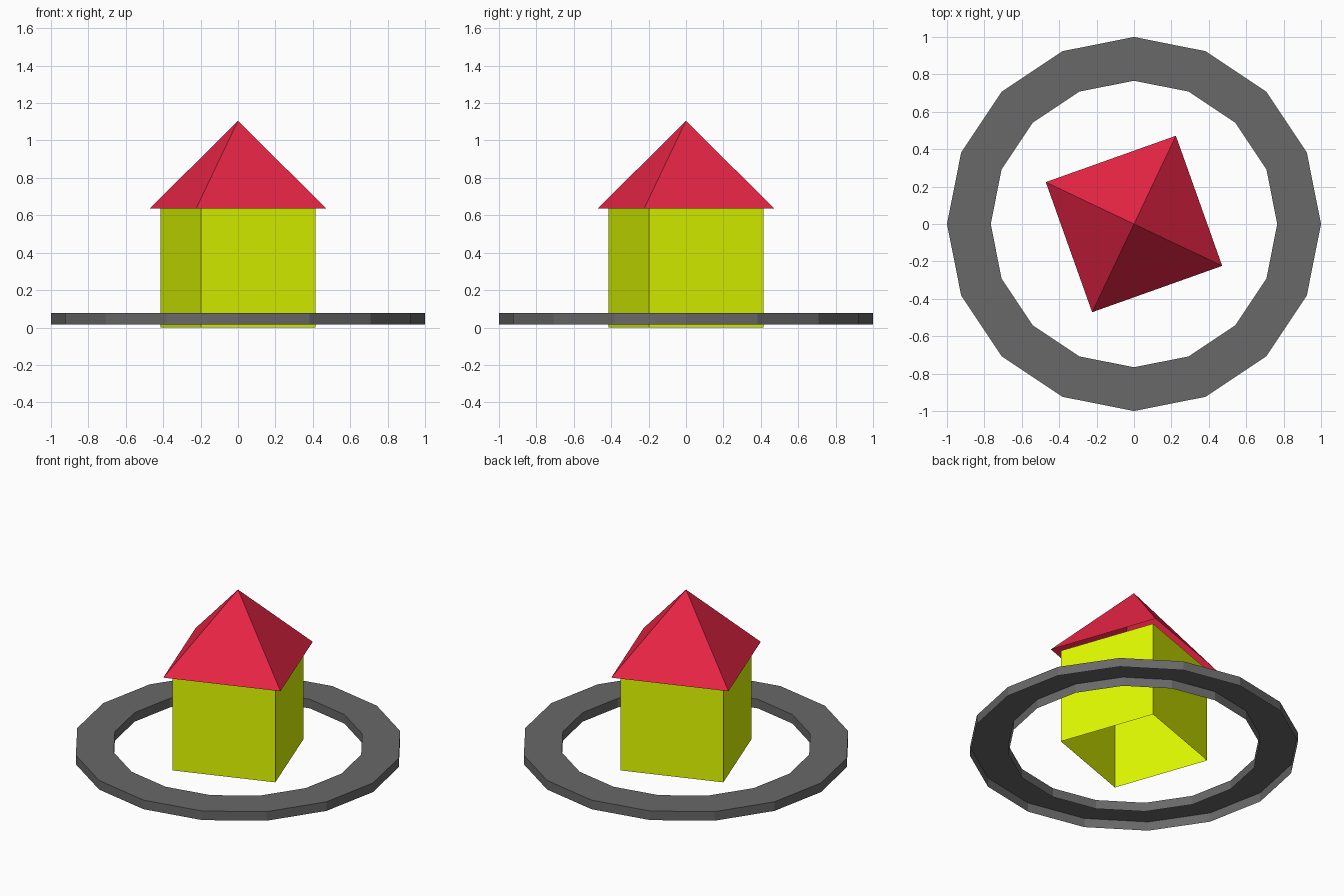
import bpy, bmesh
from math import radians, tau
from mathutils import Matrix

if "Cube" in bpy.data.objects:
    bpy.data.objects.remove(bpy.data.objects["Cube"])


def material(name, rgb):
    mat = bpy.data.materials.new(name)
    mat.diffuse_color = (*rgb, 1)
    mat.use_nodes = True
    mat.node_tree.nodes["Principled BSDF"].inputs["Base Color"].default_value = mat.diffuse_color
    return mat


def add_object(name, bm, mat):
    bmesh.ops.remove_doubles(bm, verts=bm.verts, dist=1e-4)
    bmesh.ops.recalc_face_normals(bm, faces=bm.faces)
    mesh = bpy.data.meshes.new(name)
    bm.to_mesh(mesh)
    bm.free()
    mesh.materials.append(mat)
    obj = bpy.data.objects.new(name, mesh)
    bpy.context.collection.objects.link(obj)
    return obj


def add_shell(name, mat, r_bottom, r_top, z0, z1, turn):
    """Open-ended four-sided prism or pyramid."""
    bm = bmesh.new()
    place = Matrix.Translation((0, 0, (z0 + z1) / 2)) @ Matrix.Rotation(radians(turn), 4, 'Z')
    bmesh.ops.create_cone(bm, cap_ends=False, segments=4, radius1=r_bottom,
                          radius2=r_top, depth=z1 - z0, matrix=place)
    return add_object(name, bm, mat)


TURN = 64.6

# House walls, open underneath
add_shell("walls", material("lime", (0.77, 0.99, 0.0)), 0.459, 0.459, 0.0, 0.636, TURN)

# Overhanging pyramid roof
add_shell("roof", material("red", (0.82, 0.018, 0.06)), 0.522, 0.0, 0.636, 1.106, TURN)

# Ring around the house: channel profile, open underneath, spun in 16 steps
bm = bmesh.new()
profile = [bm.verts.new((x, 0, z)) for x, z in
           ((1.0, 0.016), (1.0, 0.077), (0.766, 0.077), (0.766, 0.016))]
edges = [bm.edges.new(pair) for pair in zip(profile, profile[1:])]
bmesh.ops.spin(bm, geom=profile + edges, cent=(0, 0, 0), axis=(0, 0, 1),
               angle=tau, steps=16, use_merge=True)
add_object("ring", bm, material("dark_grey", (0.14, 0.14, 0.14)))
